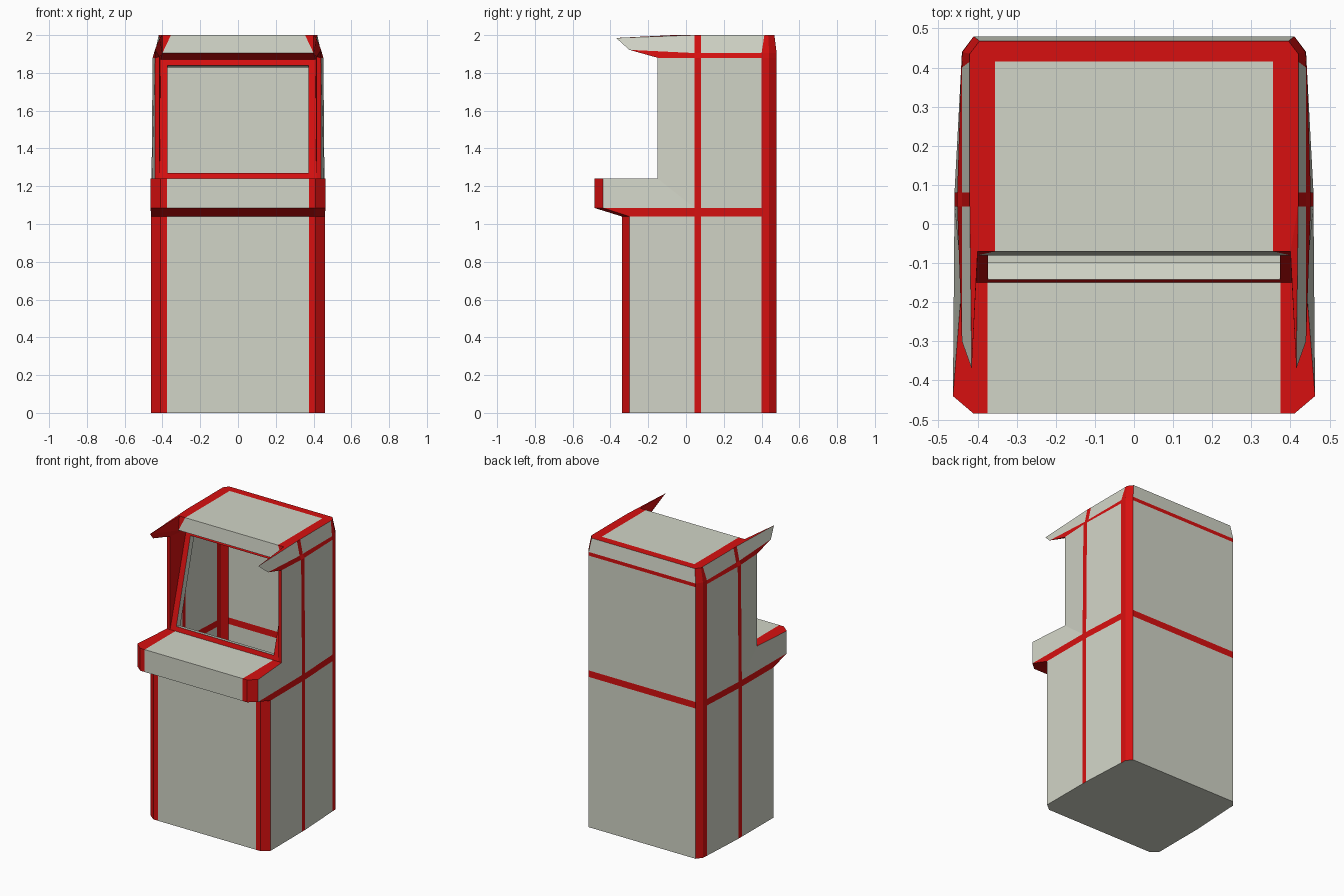
import bpy
import bmesh
from mathutils import Vector

if "Cube" in bpy.data.objects:
    bpy.data.objects.remove(bpy.data.objects["Cube"])


def material(name, rgb):
    m = bpy.data.materials.new(name)
    m.diffuse_color = (*rgb, 1)
    m.use_nodes = True
    m.node_tree.nodes["Principled BSDF"].inputs["Base Color"].default_value = m.diffuse_color
    return m


MATS = [material("cream_panel", (0.64, 0.66, 0.57)), material("red_trim", (0.68, 0.005, 0.005))]
C, R = 0, 1


def flip(p):
    return (-p[0], p[1], p[2])


def pair(col, *pts):
    """A face on the right side and its mirror on the left."""
    return [(col, pts), (col, [flip(p) for p in pts])]


def span(col, *pts):
    """A face crossing the middle, given by its right-hand points."""
    return [(col, list(pts) + [flip(p) for p in reversed(pts)])]


def band(low, high, cols):
    """Mirrored quads joining two rows of points."""
    out = []
    for i, col in enumerate(cols):
        out += pair(col, low[i], low[i + 1], high[i + 1], high[i])
    return out


def part(name, faces, centre, inward=False):
    """Mesh from faces, turned away from (or towards) a centre."""
    bm = bmesh.new()
    for col, pts in faces:
        f = bm.faces.new([bm.verts.new(p) for p in pts])
        f.material_index = col
    bmesh.ops.remove_doubles(bm, verts=bm.verts, dist=0.0001)
    bm.normal_update()
    for f in bm.faces:
        out = f.normal.dot(f.calc_center_median() - Vector(centre)) > 0
        if out == inward:
            f.normal_flip()
    me = bpy.data.meshes.new(name)
    bm.to_mesh(me)
    bm.free()
    for m in MATS:
        me.materials.append(m)
    bpy.context.collection.objects.link(bpy.data.objects.new(name, me))


def row(z, mid, front, back=0.44):
    """Plan outline from the back corner round to the front."""
    plan = [(0.41, 0.48), (back, 0.44), (back + 0.002, 0.40), (mid, 0.08), (mid, 0.045)]
    return [(x, y, z) for x, y in plan + front]


base_front = [(0.46, -0.30), (0.41, -0.34), (0.375, -0.34)]
deck_front = [(0.463, -0.44), (0.41, -0.485), (0.375, -0.485)]
r0 = row(0, 0.459, base_front)
r1 = row(1.04, 0.459, base_front)
r2 = row(1.085, 0.459, deck_front)
deck = [(x, y, 1.24) for x, y in deck_front]
r3 = row(1.88, 0.452, [(0.44, -0.15)])
r4 = row(1.905, 0.44, [], 0.438)
r5 = [(0.395, 0.468, 2), (0.42, 0.435, 2), (0.42, 0.415, 2), (0.42, 0.08, 2), (0.42, 0.045, 2)]
P0, P1 = (0.44, -0.15, 1.24), (0.44, -0.15, 1.88)      # front edge of upper side
I0, I1 = (0.415, -0.15, 1.24), (0.415, -0.15, 1.885)   # its inner edge
S = (0.41, 0.02, 1.87)                                 # top of screen frame
M = (0.40, -0.08, 1.905)                               # marquee lower corner
N = (0.40, -0.07, 2.0)                                 # roof front corner
W, T = (0.44, -0.30, 1.922), (0.415, -0.37, 1.985)     # wing bottom and tip

# Lower cabinet with floor
walls = [R, R, C, R]
part("lower_cabinet",
     band(r0, r1, walls + [C, R, R]) + span(C, r0[0], r1[0]) + span(C, r0[-1], r1[-1])
     + span(C, *r0), (0, 0.05, 0.5))

# Red belt, sloping out under the control deck
part("waist_belt", band(r1, r2, [R] * 7) + span(R, r1[0], r2[0]) + span(R, r1[-1], r2[-1]),
     (0, 0.05, 1.063))

# Control deck
part("control_deck",
     band(r2[5:], deck, [R, R]) + span(C, r2[-1], deck[-1])
     + pair(C, r2[4], r2[5], deck[0], P0)
     + pair(R, deck[2], deck[1], deck[0], P0, (0.375, -0.15, 1.24))
     + span(C, deck[2], (0.375, -0.15, 1.24)), (0, 0, 1.12))

# Upper cabinet walls and their front edges
part("upper_cabinet",
     band(r2[:5], r3[:5], walls) + span(C, r2[0], r3[0])
     + pair(C, r2[4], P0, P1, r3[4]) + pair(R, P0, I0, I1, P1), (0, 0.1, 1.5))

# Upper belt, running out along the wing bottoms
part("upper_belt",
     band(r3[:5], r4, [R] * 4) + span(R, r3[0], r4[0])
     + pair(R, r3[4], P1, W, r4[4]) + pair(R, P1, I1, W), (0, 0.1, 1.93))

# Roof: sloped edges, wings and flat top
TC, TB = (0.355, -0.07, 2), (0.355, 0.415, 2)
part("roof",
     band(r4, r5, walls) + span(C, r4[0], r5[0]) + pair(C, r4[4], W, T, r5[4])
     + span(C, TC, TB) + span(R, TB, (0.355, 0.468, 2))
     + pair(R, (0.355, 0.468, 2), r5[0], r5[1], r5[2], TB)
     + pair(R, TB, r5[2], r5[3], r5[4], N, TC) + pair(R, N, r5[4], T), (0, 0.1, 1.7))

# Inner faces of wings and side walls
part("wing_linings",
     pair(R, I1, W, T, M) + pair(R, M, T, N) + pair(R, I1, M, S) + pair(R, I0, I1, S),
     (0, -0.1, 1.75), True)

# Marquee and the soffit below it
part("marquee", span(C, (0.40, -0.08, 1.905), TC) + pair(R, M, N, TC), (0, 0.3, 1.9))
part("marquee_soffit", span(R, M, S), (0, 0, 2.1))


# Leaning screen frame around an open screen
def on_screen(x, z, depth=0):
    y = -0.15 + (z - 1.24) * 0.17 / 0.63
    return (x, y + depth * 0.965, z - depth * 0.26)


A, B = on_screen(0.373, 1.27), on_screen(0.373, 1.84)
part("screen_frame", pair(R, I0, A, B, S) + span(R, I0, A) + span(R, S, B), (0, 0.4, 1.5))
A2, B2 = on_screen(0.373, 1.27, 0.045), on_screen(0.373, 1.84, 0.045)
part("screen_recess", pair(C, A, A2, B2, B) + span(C, A, A2) + span(C, B, B2),
     on_screen(0, 1.555, 0.02), True)
